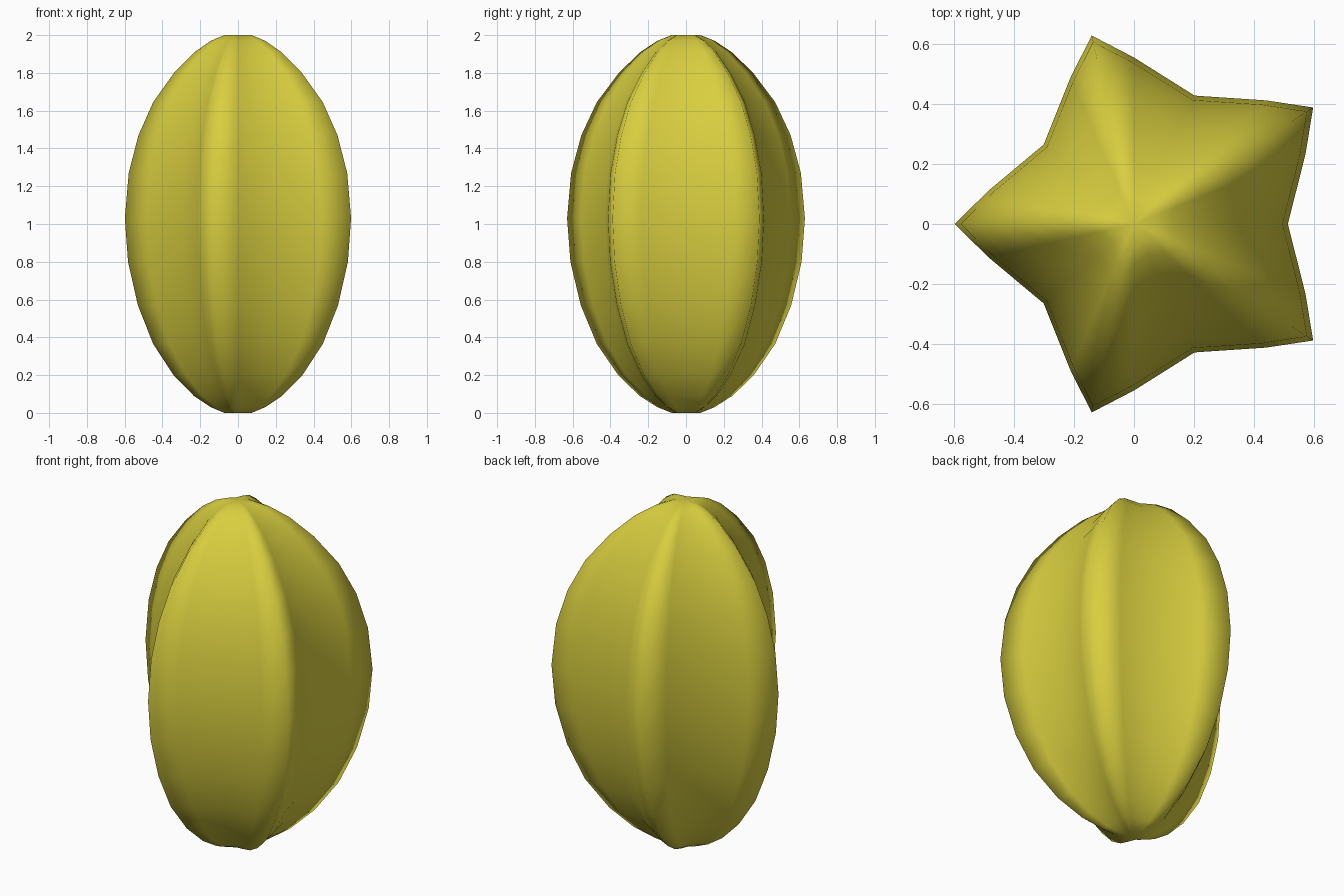
import bpy, bmesh, math

if "Cube" in bpy.data.objects:
    bpy.data.objects.remove(bpy.data.objects["Cube"])

# One flat colour for the whole fruit
skin = bpy.data.materials.new("ripe yellow skin")
skin.diffuse_color = (0.69, 0.62, 0.05, 1)
skin.use_nodes = True
skin.node_tree.nodes["Principled BSDF"].inputs["Base Color"].default_value = skin.diffuse_color

# Five-pointed cross-section at full width, centred by its bounding box
RIBS, OFFSET = 5, 0.063
section = []
for i in range(RIBS):
    tip = math.pi + i * math.tau / RIBS
    for deg, r in ((-11.5, 0.56), (0, 0.662), (11.5, 0.56), (36, 0.451)):
        a = tip + math.radians(deg)
        section.append((OFFSET + r * math.cos(a), r * math.sin(a)))

# Height and width scale of each ring, bottom to top
rings = [(0.0, 0.12), (0.03, 0.24), (0.09, 0.39), (0.2, 0.57), (0.365, 0.75),
         (0.57, 0.885), (0.8, 0.972), (1.03, 1.0), (1.27, 0.966), (1.47, 0.88),
         (1.645, 0.75), (1.8, 0.565), (1.91, 0.385), (1.97, 0.24), (2.0, 0.12)]

# Loft the fruit body
bm = bmesh.new()
loops = [[bm.verts.new((x * s, y * s, z)) for x, y in section] for z, s in rings]
n = len(section)
for low, high in zip(loops, loops[1:]):
    for i in range(n):
        j = (i + 1) % n
        bm.faces.new((low[i], low[j], high[j], high[i]))

# Close both ends with fans
for loop, z in ((loops[0], 0.0), (loops[-1], 2.0)):
    pole = bm.verts.new((0, 0, z))
    for i in range(n):
        bm.faces.new((loop[i], loop[(i + 1) % n], pole))
bmesh.ops.recalc_face_normals(bm, faces=bm.faces)
for f in bm.faces:
    f.smooth = True

mesh = bpy.data.meshes.new("star_fruit")
bm.to_mesh(mesh)
bm.free()
mesh.materials.append(skin)
fruit = bpy.data.objects.new("star_fruit", mesh)
bpy.context.collection.objects.link(fruit)
